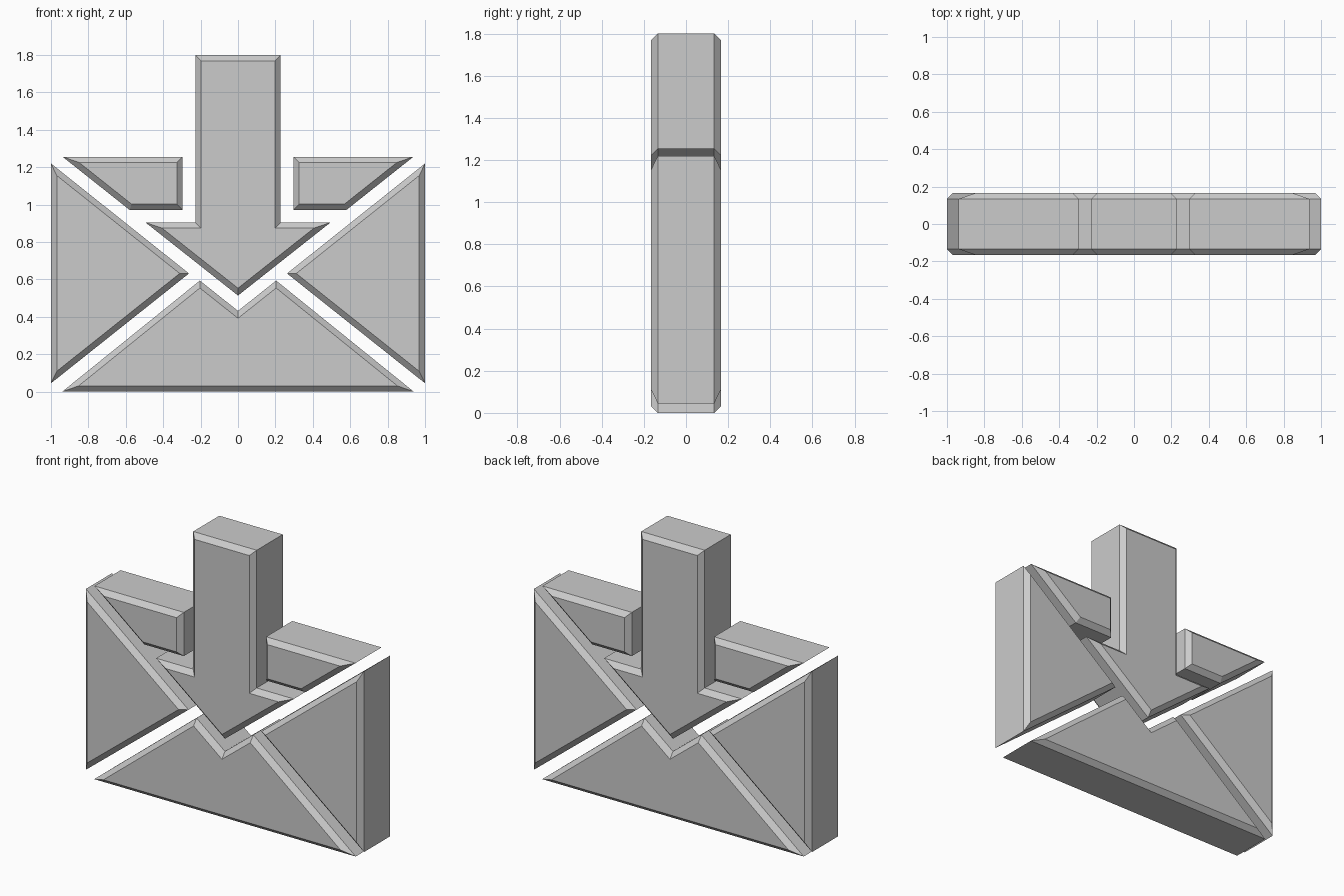
import bpy
import bmesh
from mathutils import Vector

cube = bpy.data.objects.get("Cube")
if cube:
    bpy.data.objects.remove(cube, do_unlink=True)

HALF_DEPTH = 0.165
BEVEL = 0.031

grey = bpy.data.materials.new("light grey")
grey.use_nodes = True
grey.diffuse_color = (0.6, 0.6, 0.6, 1)
grey.node_tree.nodes["Principled BSDF"].inputs["Base Color"].default_value = (0.6, 0.6, 0.6, 1)


def inset(points, amount):
    """Move every edge of a counter-clockwise outline inwards, with mitred corners."""
    result = []
    for i, p in enumerate(points):
        a = (p - points[i - 1]).normalized()
        b = (points[(i + 1) % len(points)] - p).normalized()
        na, nb = Vector((-a.y, a.x)), Vector((-b.y, b.x))
        result.append(p + (na + nb) * amount / (1 + na.dot(nb)))
    return result


def slab(name, outline):
    """Extrude an x-z outline through y, chamfering its front and back rims."""
    outer = [Vector(p) for p in outline]
    inner = inset(outer, BEVEL)
    rim = HALF_DEPTH - BEVEL
    layers = [(inner, -HALF_DEPTH), (outer, -rim), (outer, rim), (inner, HALF_DEPTH)]
    bm = bmesh.new()
    rings = [[bm.verts.new((p.x, y, p.y)) for p in pts] for pts, y in layers]
    bm.faces.new(rings[0])
    bm.faces.new(rings[-1][::-1])
    count = len(outer)
    for r, s in zip(rings, rings[1:]):
        for i in range(count):
            j = (i + 1) % count
            bm.faces.new((r[j], r[i], s[i], s[j]))
    bmesh.ops.recalc_face_normals(bm, faces=bm.faces)
    mesh = bpy.data.meshes.new(name)
    bm.to_mesh(mesh)
    bm.free()
    mesh.materials.append(grey)
    bpy.context.collection.objects.link(bpy.data.objects.new(name, mesh))


def mirrored(points):
    return [(-x, z) for x, z in reversed(points)]


# Downward arrow
half_arrow = [(0.228, 1.8), (0.228, 0.905), (0.495, 0.905)]
slab("down_arrow", [(0, 0.514)] + half_arrow[::-1] + mirrored(half_arrow)[::-1])

# Bottom envelope panel with the V notch
slab("bottom_panel", [(-0.94, 0), (0.94, 0), (0.204, 0.594), (0, 0.432), (-0.204, 0.594)])

# Side triangles and upper flap pieces
side = [(1, 0.045), (1, 1.22), (0.262, 0.632)]
flap = [(0.296, 0.972), (0.58, 0.972), (0.938, 1.256), (0.296, 1.256)]
for part, outline in (("side_panel", side), ("top_flap", flap)):
    slab("left_" + part, outline)
    slab("right_" + part, mirrored(outline))
